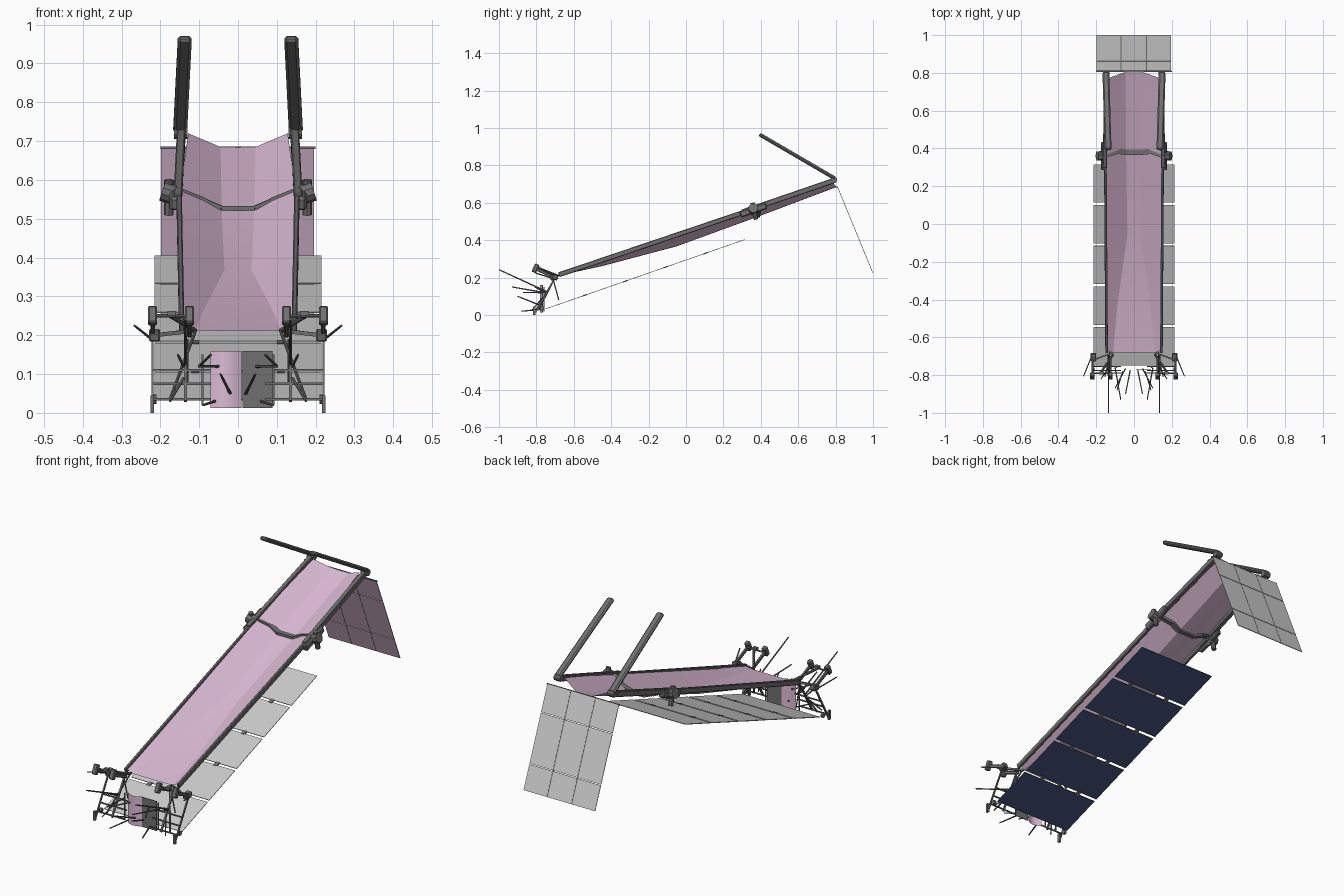
import bpy, bmesh
from mathutils import Vector, Matrix


def material(name, col):
    m = bpy.data.materials.new(name)
    m.diffuse_color = (*col, 1)
    return m


PINK = material("pink_foil", (0.72, 0.5, 0.67))
NAVY = material("navy_cells", (0.06, 0.08, 0.2))
DARK = material("dark_frame", (0.16, 0.16, 0.16))
GREY = material("grey_sheet", (0.6, 0.6, 0.6))


def finish(name, bm, mats):
    me = bpy.data.meshes.new(name)
    bmesh.ops.recalc_face_normals(bm, faces=bm.faces)
    bm.to_mesh(me)
    bm.free()
    for m in mats:
        me.materials.append(m)
    ob = bpy.data.objects.new(name, me)
    bpy.context.collection.objects.link(ob)
    return ob


def frame(p, q):
    p, q = Vector(p), Vector(q)
    d = (q - p).normalized()
    side = d.cross(Vector((0, 0, 1)))
    side = side.normalized() if side.length > 1e-3 else Vector((1, 0, 0))
    up = side.cross(d)
    m = Matrix((side, d, up)).transposed().to_4x4()
    m.translation = (p + q) / 2
    return m, (q - p).length, up


def beam(name, p, q, w, h, top=DARK, bottom=None, bevel=0):
    """Box from p to q; the underside may have its own colour."""
    m, length, up = frame(p, q)
    bm = bmesh.new()
    bmesh.ops.create_cube(bm, size=1, matrix=m @ Matrix.Diagonal((w, length, h, 1)))
    bm.normal_update()
    if bottom:
        for f in bm.faces:
            f.material_index = 1 if f.normal.dot(up) < -0.9 else 0
    ob = finish(name, bm, [top] + ([bottom] if bottom else []))
    if bevel:
        b = ob.modifiers.new("bevel", "BEVEL")
        b.width, b.segments = bevel, 1
    return ob


def rod(name, p, q, r, sides=8, r2=None, mat=DARK):
    m, length, _ = frame(p, q)
    bm = bmesh.new()
    bmesh.ops.create_cone(bm, cap_ends=True, segments=sides, radius1=r, radius2=r2 or r, depth=length,
                          matrix=m @ Matrix.Rotation(-1.5708, 4, 'X'))
    return finish(name, bm, [mat])


def loft(name, sections, mat):
    bm = bmesh.new()
    rows = [[bm.verts.new(c) for c in s] for s in sections]
    for a, b in zip(rows, rows[1:]):
        for i in range(len(a) - 1):
            bm.faces.new((a[i], a[i + 1], b[i + 1], b[i]))
    ob = finish(name, bm, [mat])
    ob.select_set(True)
    bpy.context.view_layer.objects.active = ob
    bpy.ops.object.shade_smooth_by_angle(angle=0.4)
    ob.select_set(False)
    return ob


# long trough-shaped foil: (y, edge x, edge z, floor half width, floor z)
trough = []
for y, ex, ez, fx, fz, fy in [(-0.67, 0.145, 0.225, 0.11, 0.212, -0.68),
                              (-0.45, 0.147, 0.298, 0.09, 0.262, -0.45),
                              (-0.05, 0.148, 0.435, 0.035, 0.368, -0.05),
                              (0.38, 0.148, 0.582, 0.042, 0.525, 0.38),
                              (0.775, 0.128, 0.72, 0.045, 0.685, 0.805)]:
    trough.append([(-ex, y, ez), (-fx, fy, fz), (0, fy, fz - 0.001), (fx, fy, fz), (ex, y, ez)])
loft("foil_trough", trough, PINK)

# five solar panels below, grey above and navy beneath
A, B = Vector((0, -0.755, 0.031)), Vector((0, 0.322, 0.406))
for i in range(5):
    p, q = A.lerp(B, i / 5 + 0.006), A.lerp(B, (i + 1) / 5 - 0.006)
    beam(f"solar_panel_{i+1}", p, q, 0.43, 0.003, GREY, NAVY)
    if i < 4:
        for x in (-0.11, 0.11):
            o = Vector((x, 0, 0))
            beam(f"panel_hinge_{i+1}", q + o - (q - p) * 0.03, q + o + (q - p) * 0.09, 0.02, 0.006)

# tail panel of nine tiles, pink front and grey back
T0, T1 = Vector((0, 0.81, 0.685)), Vector((0, 0.998, 0.227))
for x0, x1 in ((-0.198, -0.072), (-0.067, 0.063), (0.068, 0.196)):
    for a, b in ((0, 0.265), (0.272, 0.75), (0.757, 1)):
        o = Vector(((x0 + x1) / 2, 0, 0))
        beam("tail_tile", T0.lerp(T1, a) + o, T0.lerp(T1, b) + o, x1 - x0, 0.003, GREY, PINK)
for x in (-0.0695, 0.0655):
    o = Vector((x, 0, 0))
    beam("tail_seam", T0 + o, T1 + o, 0.006, 0.002)
beam("tail_hinge", (-0.2, 0.808, 0.683), (0.2, 0.808, 0.683), 0.006, 0.006)

# bent cross brace between the hubs
brace = [(-0.165, 0.36, 0.578), (-0.09, 0.385, 0.548), (-0.042, 0.38, 0.527),
         (0.042, 0.38, 0.527), (0.09, 0.385, 0.548), (0.165, 0.36, 0.578)]
for p, q in zip(brace, brace[1:]):
    beam("cross_brace", p, q, 0.028, 0.012)

# front reflectors: one curved pink sheet and one dark flat sheet
loft("pink_reflector", [[(-0.071 + 0.02 * i, -0.765 - 0.004 * i * (4 - i), z) for i in range(5)]
                        for z in (0.012, 0.16)], PINK)
beam("dark_reflector", (0.05, -0.768, 0.012), (0.05, -0.768, 0.16), 0.078, 0.003)

# parts mirrored left and right
for s, tag in ((-1, "left"), (1, "right")):
    def V(x, y, z):
        return (s * x, y, z)

    # rails, hub and rear arm
    beam(f"lower_rail_{tag}", V(0.145, -0.68, 0.215), V(0.152, 0.38, 0.573), 0.014, 0.026, bevel=0.003)
    beam(f"upper_rail_{tag}", V(0.155, 0.3, 0.55), V(0.146, 0.8, 0.722), 0.022, 0.028, bevel=0.003)
    beam(f"hub_block_{tag}", V(0.163, 0.29, 0.537), V(0.163, 0.43, 0.585), 0.026, 0.036, bevel=0.006)
    rod(f"hub_drum_{tag}", V(0.15, 0.36, 0.557), V(0.195, 0.36, 0.572), 0.026, 10)
    rod(f"hub_pin_{tag}", V(0.178, 0.375, 0.51), V(0.178, 0.355, 0.6), 0.012, 8)
    rod(f"arm_joint_{tag}", V(0.13, 0.792, 0.722), V(0.165, 0.792, 0.722), 0.016, 10)
    beam(f"rear_arm_{tag}", V(0.149, 0.8, 0.728), V(0.137, 0.392, 0.966), 0.036, 0.02, bevel=0.007)

    # front frame: slanted poles, struts and feet
    beam(f"outer_pole_{tag}", V(0.22, -0.7, 0.2), V(0.22, -0.805, 0.015), 0.006, 0.008)
    beam(f"inner_pole_{tag}", V(0.135, -0.69, 0.215), V(0.135, -0.8, 0.03), 0.008, 0.008)
    rod(f"diagonal_strut_{tag}", V(0.11, -0.695, 0.21), V(0.175, -0.785, 0.035), 0.004)
    rod(f"back_strut_{tag}", V(0.13, -0.71, 0.19), V(0.13, -0.68, 0.08), 0.003)
    beam(f"top_strut_{tag}", V(0.11, -0.68, 0.212), V(0.215, -0.72, 0.2), 0.008, 0.01)
    beam(f"foot_{tag}", V(0.221, -0.812, 0.0), V(0.221, -0.812, 0.045), 0.01, 0.014)
    rod(f"foot_wheel_{tag}", V(0.21, -0.77, 0.035), V(0.222, -0.77, 0.035), 0.012, 10)

    # camera-like heads on short arms
    for x in (0.125, 0.22):
        beam(f"head_arm_{tag}", V(x, -0.7, 0.2), V(x, -0.8, 0.245), 0.012, 0.016, bevel=0.003)
        beam(f"head_{tag}", V(x, -0.815, 0.228), V(x, -0.795, 0.272), 0.024, 0.024, bevel=0.004)
    rod(f"head_link_{tag}", V(0.125, -0.79, 0.25), V(0.22, -0.79, 0.25), 0.004)
    beam(f"head_knob_{tag}", V(0.16, -0.79, 0.256), V(0.182, -0.79, 0.256), 0.016, 0.014)
    rod(f"head_strut_{tag}", V(0.11, -0.69, 0.212), V(0.175, -0.785, 0.25), 0.006)
    beam(f"side_box_{tag}", V(0.215, -0.685, 0.205), V(0.215, -0.725, 0.195), 0.028, 0.026, bevel=0.004)

    # antennas reaching forward
    rods = [((0.22, -0.69, 0.188), (0.267, -0.805, 0.225)), ((0.135, -0.745, 0.125), (0.135, -0.999, 0.242)),
            ((0.045, -0.765, 0.12), (0.1, -0.87, 0.12)), ((0.14, -0.75, 0.12), (0.155, -0.81, 0.15)),
            ((0.02, -0.775, 0.05), (0.045, -0.9, 0.1)), ((0.06, -0.78, 0.03), (0.09, -0.88, 0.02)),
            ((0.14, -0.77, 0.09), (0.175, -0.82, 0.03)), ((0.1, -0.76, 0.12), (0.07, -0.93, 0.15))]
    for i, (p, q) in enumerate(rods):
        rod(f"antenna_{i+1}_{tag}", V(*p), V(*q), 0.004, 6, 0.003)
    for z, y in ((0.035, -0.79), (0.075, -0.775), (0.11, -0.755)):
        beam(f"frame_bar_{tag}", V(0.07, y, z), V(0.22, y, z), 0.005, 0.006)
    beam(f"frame_post_{tag}", V(0.092, -0.76, 0.02), V(0.092, -0.76, 0.15), 0.005, 0.005)
